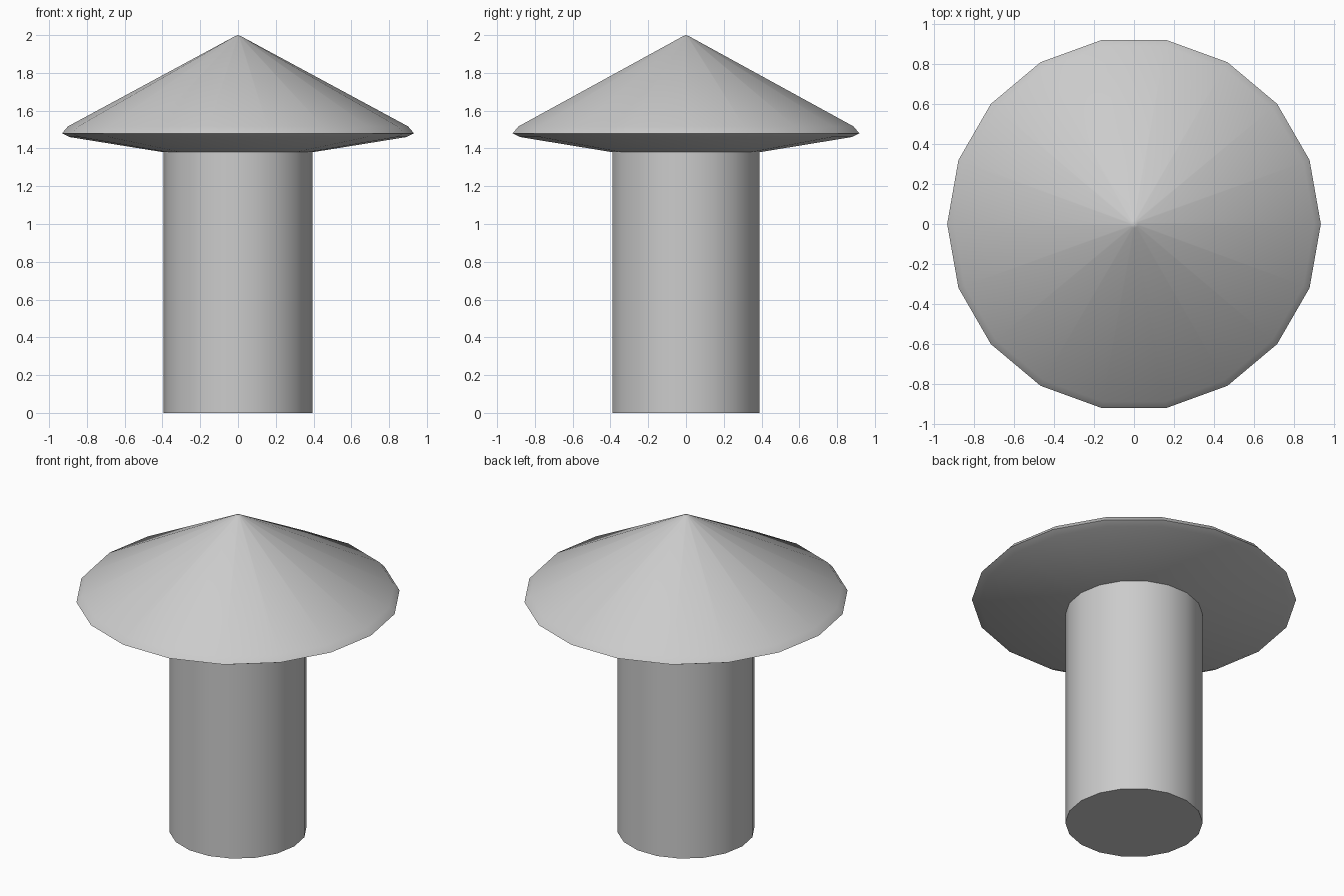
import bpy, bmesh, math

if "Cube" in bpy.data.objects:
    bpy.data.objects.remove(bpy.data.objects["Cube"])

SIDES = 18


def lathe(name, profile):
    """Revolve (radius, z) points around z; radius 0 becomes a pole."""
    bm = bmesh.new()
    rings = []
    for r, z in profile:
        if r == 0:
            rings.append([bm.verts.new((0, 0, z))] * SIDES)
        else:
            rings.append([bm.verts.new((r * math.cos(2 * math.pi * i / SIDES),
                                        r * math.sin(2 * math.pi * i / SIDES), z))
                          for i in range(SIDES)])
    for low, high in zip(rings, rings[1:]):
        for i in range(SIDES):
            j = (i + 1) % SIDES
            bm.faces.new(dict.fromkeys((low[i], low[j], high[j], high[i])))
    # Flat base cap
    if profile[0][0] > 0:
        bm.faces.new(rings[0][::-1])
    bmesh.ops.recalc_face_normals(bm, faces=bm.faces)
    mesh = bpy.data.meshes.new(name)
    bm.to_mesh(mesh)
    bm.free()
    obj = bpy.data.objects.new(name, mesh)
    bpy.context.collection.objects.link(obj)
    bpy.ops.object.select_all(action='DESELECT')
    obj.select_set(True)
    bpy.context.view_layer.objects.active = obj
    bpy.ops.object.shade_smooth_by_angle(angle=math.radians(30))
    return obj


# Stem, bevelled rim and conical cap as one continuous surface
lathe("mushroom", [
    (0.395, 0.0), (0.395, 1.38),
    (0.89, 1.46), (0.932, 1.48), (0.9, 1.517),
    (0.02, 1.992), (0, 2.0),
])
